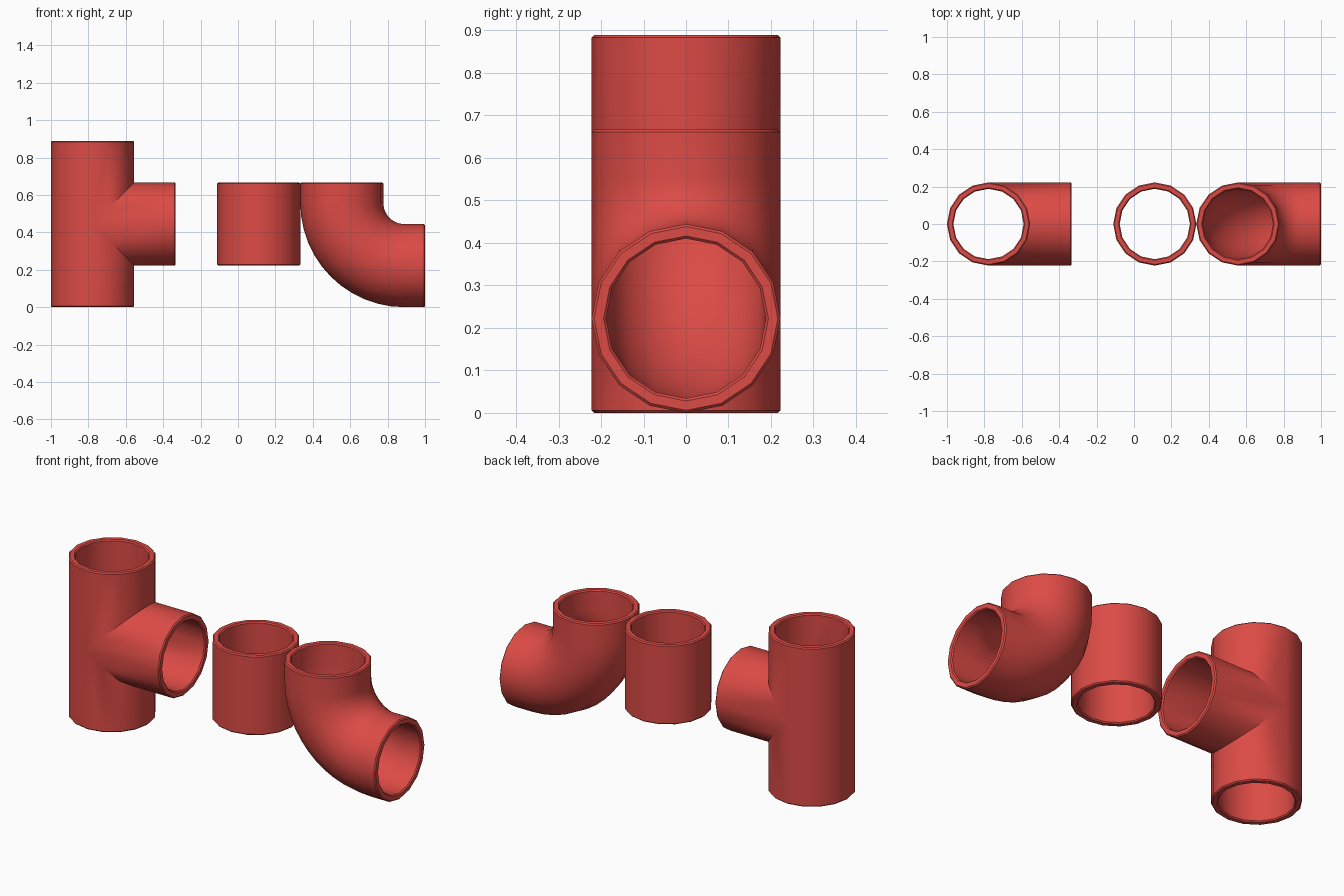
import bpy, bmesh
from math import sin, cos, pi

if "Cube" in bpy.data.objects:
    bpy.data.objects.remove(bpy.data.objects["Cube"])

SIDES = 16
R = 2 / 9            # outer radius, also the layout unit
BORE = 0.188         # inner radius
C = 0.006            # rim chamfer

red = bpy.data.materials.new("red_plastic")
red.diffuse_color = (0.72, 0.07, 0.06, 1)
red.use_nodes = True
red.node_tree.nodes["Principled BSDF"].inputs["Base Color"].default_value = red.diffuse_color


def circle(r):
    return [(r * cos(2 * pi * i / SIDES), r * sin(2 * pi * i / SIDES)) for i in range(SIDES)]


def rim(length):
    """Radius and distance of the chamfered mouth, from outside to inside."""
    return [(R, length - C), (R - C, length), (BORE + C, length), (BORE, length - C)]


def skin(bm, rings, closed=False):
    """Join successive rings of points with quads."""
    loops = [[bm.verts.new(p) for p in ring] for ring in rings]
    pairs = list(zip(loops, loops[1:]))
    if closed:
        pairs.append((loops[-1], loops[0]))
    for a, b in pairs:
        for i in range(SIDES):
            j = (i + 1) % SIDES
            bm.faces.new((a[i], a[j], b[j], b[i]))


def finish(bm, name, location):
    bmesh.ops.remove_doubles(bm, verts=bm.verts, dist=1e-5)
    bmesh.ops.recalc_face_normals(bm, faces=bm.faces)
    mesh = bpy.data.meshes.new(name)
    bm.to_mesh(mesh)
    bm.free()
    mesh.materials.append(red)
    obj = bpy.data.objects.new(name, mesh)
    obj.location = location
    bpy.context.collection.objects.link(obj)
    bpy.ops.object.select_all(action='DESELECT')
    obj.select_set(True)
    bpy.context.view_layer.objects.active = obj
    bpy.ops.object.shade_smooth_by_angle(angle=pi / 6)


# Tee: three legs whose inner ends are mitred so they weld together
def leg(bm, place, mitre):
    rings = [[place(u, v, mitre(u)) for u, v in circle(R)]]
    rings += [[place(u, v, d) for u, v in circle(r)] for r, d in rim(2 * R)]
    rings.append([place(u, v, mitre(u)) for u, v in circle(BORE)])
    skin(bm, rings)


bm = bmesh.new()
leg(bm, lambda u, v, t: (u, v, t), lambda u: max(0, u))
leg(bm, lambda u, v, t: (u, v, -t), lambda u: max(0, u))
leg(bm, lambda u, v, t: (t, v, u), abs)
finish(bm, "tee_fitting", (-3.5 * R, 0, 2 * R))

# Straight coupling
bm = bmesh.new()
profile = rim(R) + [(r, -d) for r, d in reversed(rim(R))]
skin(bm, [[(u, v, d) for u, v in circle(r)] for r, d in profile], closed=True)
finish(bm, "straight_coupling", (R / 2, 0, 2 * R))

# Elbow: quarter bend about the local origin with short straight ends
BEND, STUB, STEPS = 1.5 * R, R / 2, 12


def bend_ring(r, a, d=0):
    """Ring at bend angle a, pushed d along the pipe direction."""
    return [(-(BEND + u) * cos(a) + d * sin(a), v, -(BEND + u) * sin(a) - d * cos(a))
            for u, v in circle(r)]


bm = bmesh.new()
angles = [pi / 2 * i / STEPS for i in range(STEPS + 1)]
rings = [bend_ring(R, a) for a in angles]
rings += [bend_ring(r, pi / 2, d) for r, d in rim(STUB)]
rings += [bend_ring(BORE, a) for a in reversed(angles)]
rings += [bend_ring(r, 0, -d) for r, d in reversed(rim(STUB))]
skin(bm, rings, closed=True)
finish(bm, "elbow_fitting", (4 * R, 0, 2.5 * R))
